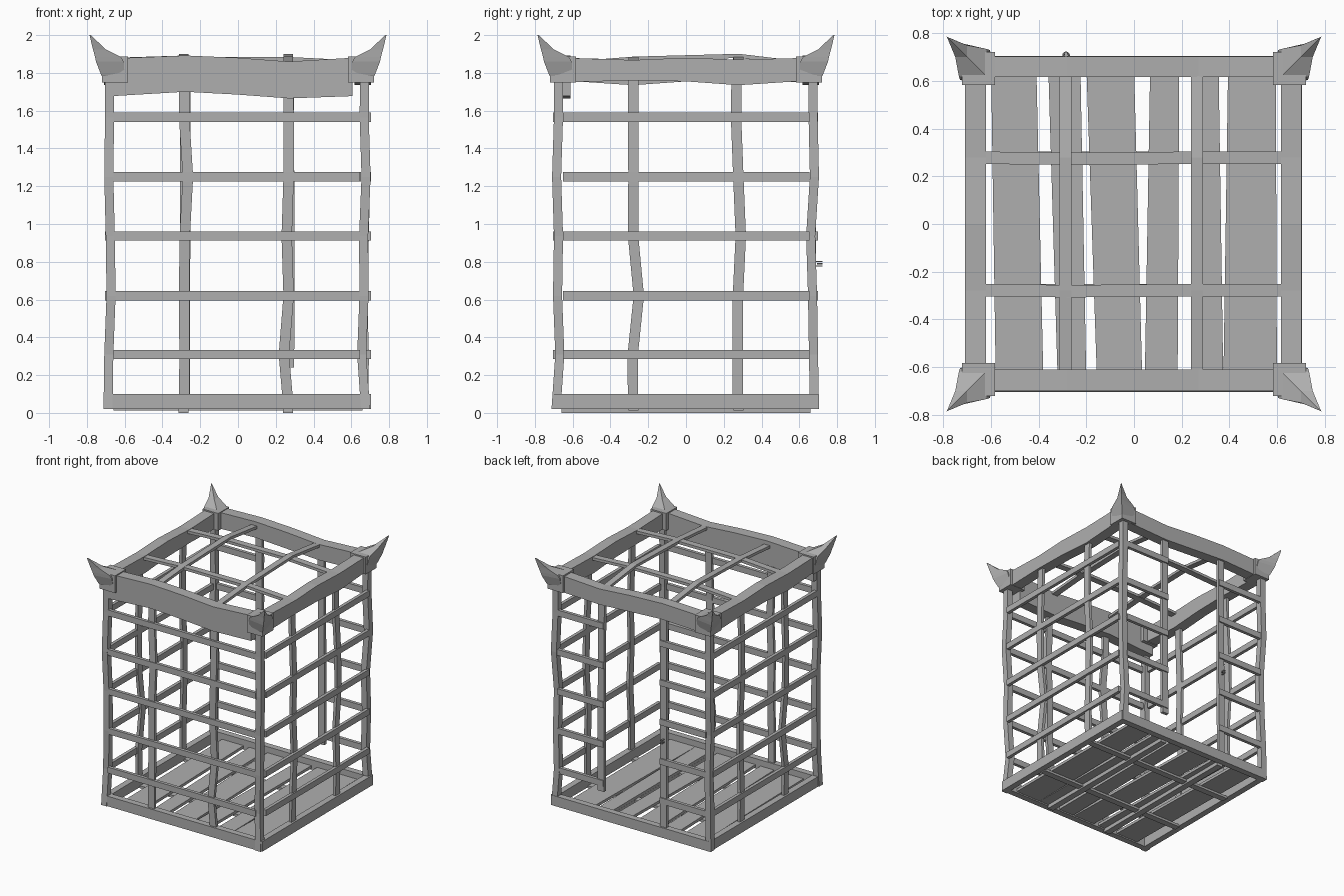
import bpy, bmesh
from mathutils import Vector

if "Cube" in bpy.data.objects:
    bpy.data.objects.remove(bpy.data.objects["Cube"])

# Dark grey for the whole cage
GREY = bpy.data.materials.new("weathered_grey")
GREY.diffuse_color = (.43, .43, .43, 1)
GREY.use_nodes = True
GREY.node_tree.nodes["Principled BSDF"].inputs["Base Color"].default_value = GREY.diffuse_color


def mesh_object(name, bm):
    bmesh.ops.recalc_face_normals(bm, faces=bm.faces[:])
    me = bpy.data.meshes.new(name)
    bm.to_mesh(me)
    bm.free()
    me.materials.append(GREY)
    ob = bpy.data.objects.new(name, me)
    bpy.context.collection.objects.link(ob)
    return ob


def loft(name, rings):
    """Skin closed rings of equal size and cap both ends."""
    bm = bmesh.new()
    rows = [[bm.verts.new(p) for p in r] for r in rings]
    n = len(rows[0])
    for a, b in zip(rows, rows[1:]):
        for i in range(n):
            bm.faces.new((a[i], a[(i + 1) % n], b[(i + 1) % n], b[i]))
    bm.faces.new(rows[0])
    bm.faces.new(rows[-1])
    return mesh_object(name, bm)


def bar(name, pts, axis, w, h):
    """Rectangular bar along a path running mainly in axis."""
    u, v = {'x': ((0, w, 0), (0, 0, h)), 'y': ((w, 0, 0), (0, 0, h)),
            'z': ((w, 0, 0), (0, h, 0))}[axis]
    u, v = Vector(u) / 2, Vector(v) / 2
    return loft(name, [[Vector(p) - u - v, Vector(p) + u - v,
                        Vector(p) + u + v, Vector(p) - u + v] for p in pts])


LEVELS = [0.308, 0.62, 0.936, 1.25, 1.565]
KNOTS = [0.02] + LEVELS + [1.78]

# Crooked corner posts: sideways position at each level
left = [-.688, -.684, -.672, -.676, -.684, -.68, -.68]
right = [.675, .655, .667, .665, .678, .668, .67]
front = [-.688, -.668, -.68, -.675, -.685, -.675, -.675]
back = [.68, .675, .67, .66, .68, .673, .673]
for nx, xs in (("left", left), ("right", right)):
    for ny, ys in (("front", front), ("back", back)):
        bar(f"{ny}_{nx}_corner_post", list(zip(xs, ys, KNOTS)), 'z', .048, .048)

# Crooked upright bars on front and sides
low = [-.285, -.283, -.285, -.282, -.265, -.285, -.283]
high = [.268, .243, .268, .258, .268, .268, .266]
slow = [-.28, -.282, -.25, -.28, -.278, -.28, -.28]
shigh = [.275, .275, .275, .29, .277, .265, .268]
out = [0, .004, -.005, .004, .01, 0, -.005]
for n, xs in (("left", low), ("right", high)):
    bar(f"front_{n}_upright", [(x, -.677 - o, z) for x, o, z in zip(xs, out, KNOTS)], 'z', .055, .024)
for side, s in (("left", -1), ("right", 1)):
    for n, ys in (("front", slow), ("back", shigh)):
        bar(f"{side}_{n}_upright", [(s * (.677 + o), y, z) for y, o, z in zip(ys, out, KNOTS)],
            'z', .024, .055)

# Door jambs at the back; one is broken off short above the floor
bar("back_door_jamb_long", [(-.283, .678, .02), (-.28, .675, .9), (-.28, .675, 1.8)], 'z', .055, .026)
bar("back_door_jamb_short", [(.27, .678, .24), (.272, .675, .9), (.268, .675, 1.8)], 'z', .055, .026)

# Horizontal rungs; the back keeps a doorway in the middle
for i, z in enumerate(LEVELS):
    bar(f"front_rung_{i}", [(-.66, -.69, z), (.645, -.69, z)], 'x', .026, .048)
    bar(f"back_left_rung_{i}", [(-.66, .685, z), (-.255, .685, z)], 'x', .026, .048)
    bar(f"back_right_rung_{i}", [(.245, .685, z), (.65, .685, z)], 'x', .026, .048)
    for side, s in (("left", -1), ("right", 1)):
        bar(f"{side}_rung_{i}", [(s * .69, -.65, z), (s * .69, .655, z)], 'y', .026, .048)

# Bottom frame
for n, s in (("front", -1), ("back", 1)):
    bar(f"{n}_bottom_rail", [(-.7, s * .68, .06), (.7, s * .68, .06)], 'x', .05, .08)
for n, s in (("left", -1), ("right", 1)):
    bar(f"{n}_bottom_rail", [(s * .68, -.7, .06), (s * .68, .7, .06)], 'y', .05, .08)

# Floor joists and roof lattice bars, ends tucked inside the frame
for n, x in (("left", -.288), ("right", .265)):
    bar(f"{n}_floor_joist", [(x, -.66, .015), (x, .66, .015)], 'y', .052, .03)
    bar(f"{n}_roof_bar", [(x, -.625, 1.848), (x, -.28, 1.875), (x, .28, 1.89), (x, .63, 1.848)], 'y', .05, .022)
for n, y in (("front", -.278), ("back", .278)):
    bar(f"{n}_floor_joist", [(-.66, y, .022), (.66, y, .022)], 'x', .052, .02)
    bar(f"{n}_roof_bar", [(-.63, y, 1.855), (-.28, y - .004, 1.873), (.27, y, 1.873), (.63, y, 1.855)],
        'x', .052, .022)

# Skewed floor planks: x limits at the back, then at the front
planks = [(-.60, -.41, -.58, -.38), (-.36, -.225, -.32, -.2), (-.2, 0, -.155, .035),
          (.068, .19, .045, .183), (.24, .355, .24, .375), (.395, .595, .375, .6)]
for i, (a, b, c, d) in enumerate(planks):
    loft(f"floor_plank_{i}", [[(a, .665, .03), (b, .665, .03), (b, .665, .052), (a, .665, .052)],
                              [(c, -.665, .03), (d, -.665, .03), (d, -.665, .052), (c, -.665, .052)]])


# Wavy roof beams: list of (position, bottom, top)
def beam(name, axis, c, prof, w=.088):
    rings = []
    for t, z0, z1 in prof:
        r = [(c - w / 2, z0), (c + w / 2, z0), (c + w / 2, z1), (c - w / 2, z1)]
        rings.append([(t, a, z) if axis == 'x' else (a, t, z) for a, z in r])
    loft(name, rings)


beam("front_roof_beam", 'x', -.655, [(-.7, 1.675, 1.875), (-.28, 1.70, 1.892), (0, 1.685, 1.88),
                                     (.27, 1.665, 1.86), (.605, 1.677, 1.88)])
beam("back_roof_beam", 'x', .66, [(-.66, 1.75, 1.88), (-.28, 1.765, 1.892), (0, 1.75, 1.88),
                                  (.27, 1.735, 1.86), (.66, 1.75, 1.88)])
side_profile = [(-.66, 1.75, 1.88), (-.28, 1.76, 1.868), (0, 1.755, 1.88),
                (.28, 1.735, 1.87), (.66, 1.76, 1.88)]
beam("left_roof_beam", 'y', -.665, [(-t, a, b) for t, a, b in reversed(side_profile)])
beam("right_roof_beam", 'y', .66, side_profile)

# Corner sleeves with upswept horns: kite sections (outer, side, side_inner, inner, z)
horn = [(.70, .70, .60, .60, 1.752), (.725, .715, .60, .60, 1.79), (.752, .73, .605, .605, 1.86),
        (.757, .735, .62, .62, 1.885), (.768, .75, .70, .70, 1.925), (.786, .783, .78, .78, 2.0)]
for ny, sy in (("front", -1), ("back", 1)):
    for nx, sx in (("left", -1), ("right", 1)):
        bar(f"{ny}_{nx}_corner_sleeve", [(sx * .652, sy * .652, 1.75), (sx * .652, sy * .652, 1.888)],
            'z', .138, .138)
        loft(f"{ny}_{nx}_horn", [[(sx * o, sy * o, z), (sx * a, sy * b, z), (sx * i, sy * i, z),
                                  (sx * b, sy * a, z)] for o, a, b, i, z in horn])

# Door latch ring on the long jamb
bpy.ops.mesh.primitive_torus_add(major_radius=.012, minor_radius=.004, major_segments=12,
                                 minor_segments=6, location=(-.285, .708, .79))
bpy.context.object.name = "latch_ring"
bpy.context.object.data.materials.append(GREY)
for i, z in enumerate((.778, .802)):
    bar(f"latch_staple_{i}", [(-.285, .685, z), (-.285, .722, z)], 'y', .012, .006)
